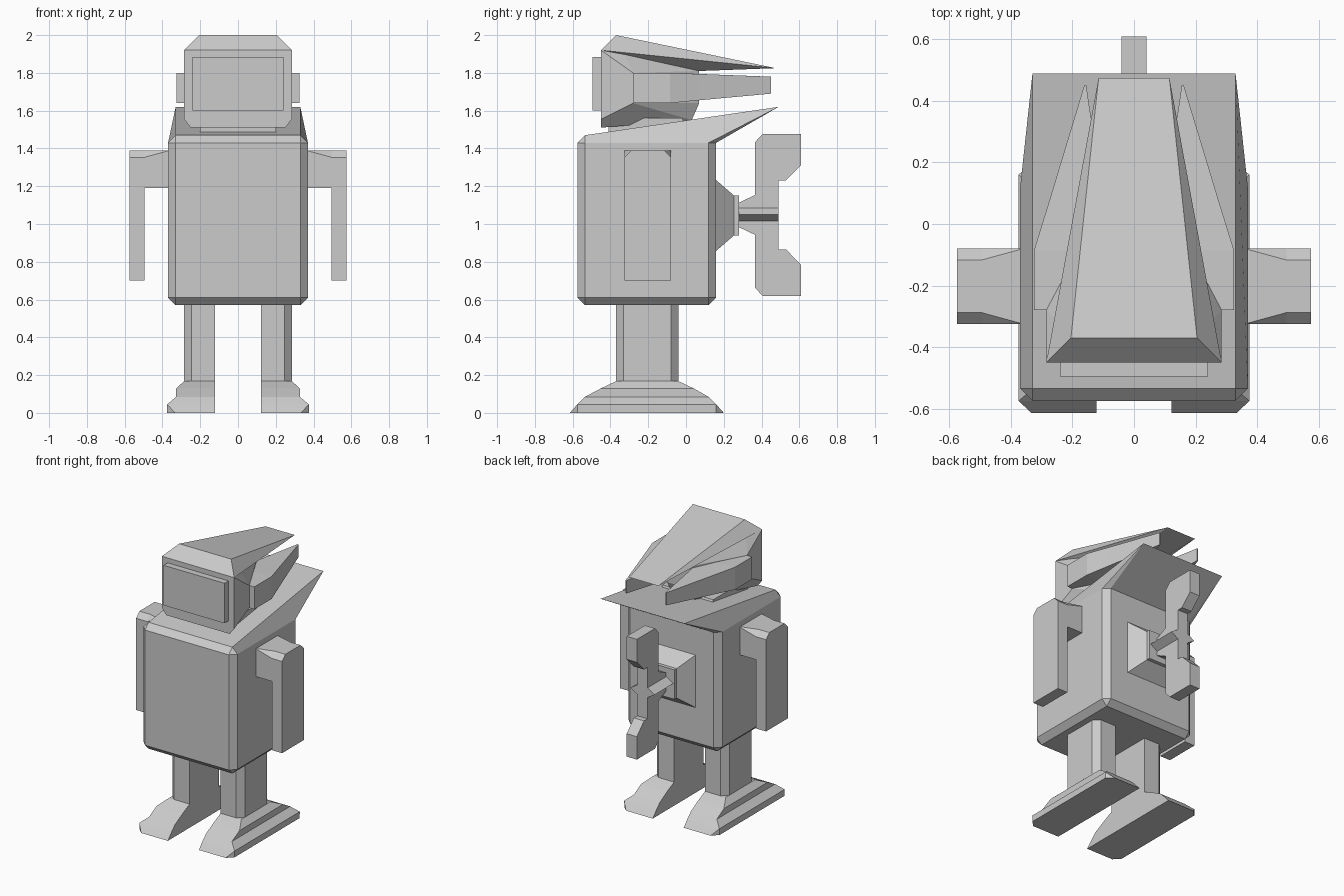
import bpy, bmesh

if "Cube" in bpy.data.objects:
    bpy.data.objects.remove(bpy.data.objects["Cube"])

grey = bpy.data.materials.new("light_grey")
grey.diffuse_color = (0.6, 0.6, 0.6, 1)
grey.use_nodes = True
grey.node_tree.nodes["Principled BSDF"].inputs["Base Color"].default_value = grey.diffuse_color


def finish(name, bm, mirror):
    bmesh.ops.remove_doubles(bm, verts=bm.verts, dist=0.0005)
    bmesh.ops.dissolve_degenerate(bm, dist=0.0005, edges=bm.edges)
    bmesh.ops.dissolve_limit(bm, angle_limit=0.002, verts=bm.verts, edges=bm.edges)
    bmesh.ops.recalc_face_normals(bm, faces=bm.faces)
    me = bpy.data.meshes.new(name)
    bm.to_mesh(me)
    bm.free()
    me.materials.append(grey)
    ob = bpy.data.objects.new(name, me)
    bpy.context.collection.objects.link(ob)
    if mirror:
        ob.modifiers.new("mirror", 'MIRROR').use_mirror_merge = False
    return ob


def loft(name, rings, mirror=False):
    """Skin equal-length rings of points and cap both ends."""
    bm = bmesh.new()
    rows = [[bm.verts.new(p) for p in r] for r in rings]
    n = len(rows[0])
    for a, b in zip(rows, rows[1:]):
        for i in range(n):
            j = (i + 1) % n
            bm.faces.new((a[i], a[j], b[j], b[i]))
    bm.faces.new(rows[0])
    bm.faces.new(rows[-1])
    return finish(name, bm, mirror)


def hull(name, half):
    """Convex solid from its right half points."""
    bm = bmesh.new()
    for x, y, z in half:
        bm.verts.new((x, y, z))
        bm.verts.new((-x, y, z))
    r = bmesh.ops.convex_hull(bm, input=bm.verts)
    junk = {g for g in r["geom_interior"] + r["geom_unused"] if isinstance(g, bmesh.types.BMVert)}
    bmesh.ops.delete(bm, geom=list(junk), context='VERTS')
    return finish(name, bm, False)


def rect(x, y0, y1, z):
    return [(-x, y0, z), (x, y0, z), (x, y1, z), (-x, y1, z)]


# torso with chamfered edges and a collar swept up at the back
def torso_ring(z, c, x, y0, y1, dz=0):
    pts = [(-x + c, y0), (x - c, y0), (x, y0 + c), (x, y1 - c),
           (x - c, y1), (-x + c, y1), (-x, y1 - c), (-x, y0 + c)]
    return [(px, py, z + (dz if py > 0 else 0)) for px, py in pts]


loft("torso", [torso_ring(0.57, 0, 0.33, -0.535, 0.12),
               torso_ring(0.61, 0.04, 0.37, -0.575, 0.16),
               torso_ring(1.43, 0.04, 0.37, -0.575, 0.16),
               torso_ring(1.47, 0, 0.33, -0.535, 0.49, 0.15)])

# neck, head, crest and face plate
loft("neck", [rect(0.2, -0.41, 0.02, 1.46), rect(0.2, -0.41, -0.02, 1.56)])
hull("head", [(0.25, -0.45, 1.51), (0.285, -0.45, 1.555), (0.285, -0.45, 1.92),
              (0.205, -0.37, 2.0), (0.285, -0.28, 1.64), (0.285, -0.28, 1.8),
              (0.1, 0.07, 1.81), (0.1, 0.07, 1.64), (0.09, 0.03, 1.55)])
hull("crest", [(0.205, -0.37, 2.0), (0.285, -0.45, 1.92),
               (0.1, 0.07, 1.81), (0.115, 0.475, 1.825)])
hull("face_plate", [(0.24, y, z) for y in (-0.495, -0.44) for z in (1.6, 1.885)])


# swept side fins on the head
def fin_ring(y, xi, xo, z0, z1):
    return [(xi, y, z0), (xo, y, z0), (xo, y, z1), (xi, y, z1)]


loft("head_fin", [fin_ring(-0.28, 0.2, 0.325, 1.64, 1.8),
                  fin_ring(-0.085, 0.1, 0.325, 1.64, 1.8),
                  fin_ring(0.07, 0.1, 0.277, 1.655, 1.794),
                  fin_ring(0.45, 0.155, 0.162, 1.69, 1.78)], True)


# arms, chamfered at the top of the shoulder
def arm_ring(x, z0, c):
    return [(x, -0.325, z0), (x, -0.325, 1.39 - c), (x, -0.325 + c, 1.39),
            (x, -0.08 - c, 1.39), (x, -0.08, 1.39 - c), (x, -0.08, z0)]


loft("arm", [arm_ring(0.36, 1.19, 0), arm_ring(0.495, 1.19, 0.037),
             arm_ring(0.495, 0.7, 0.037), arm_ring(0.575, 0.7, 0.037)], True)


# legs and stepped feet, chamfered on the outer side
def leg_ring(z, x, y0, y1, c):
    return [(0.122, y0, z), (x - c, y0, z), (x, y0 + c, z),
            (x, y1 - c, z), (x - c, y1, z), (0.122, y1, z)]


loft("leg", [leg_ring(z, 0.285, -0.37, -0.04, 0.04) for z in (0.15, 0.59)], True)
loft("foot", [leg_ring(0, 0.375, -0.615, 0.2, 0.042),
              leg_ring(0.045, 0.375, -0.575, 0.16, 0),
              leg_ring(0.085, 0.327, -0.535, 0.12, 0),
              leg_ring(0.13, 0.327, -0.45, 0.04, 0),
              leg_ring(0.168, 0.285, -0.37, -0.04, 0)], True)


# wind-up key with its tapered socket
def square(y, h):
    return [(-h, y, 1.045 - h), (h, y, 1.045 - h), (h, y, 1.045 + h), (-h, y, 1.045 + h)]


loft("key_socket", [square(0.15, 0.187), square(0.16, 0.187), square(0.255, 0.105), square(0.28, 0.105)])
loft("key_stem", [[(0.095, y, 1.05), (0, y, 1.11), (-0.095, y, 1.05), (0, y, 0.99)]
                  for y in (0.27, 0.49)])
upper = [(0.27, 0.06), (0.365, 0.105), (0.365, 0.385), (0.405, 0.428), (0.61, 0.428),
         (0.61, 0.265), (0.53, 0.183), (0.49, 0.183)]
outline = upper + [(y, -z) for y, z in reversed(upper)]
loft("key_blade", [[(x, y, 1.048 + z) for y, z in outline] for x in (-0.04, 0.04)])
